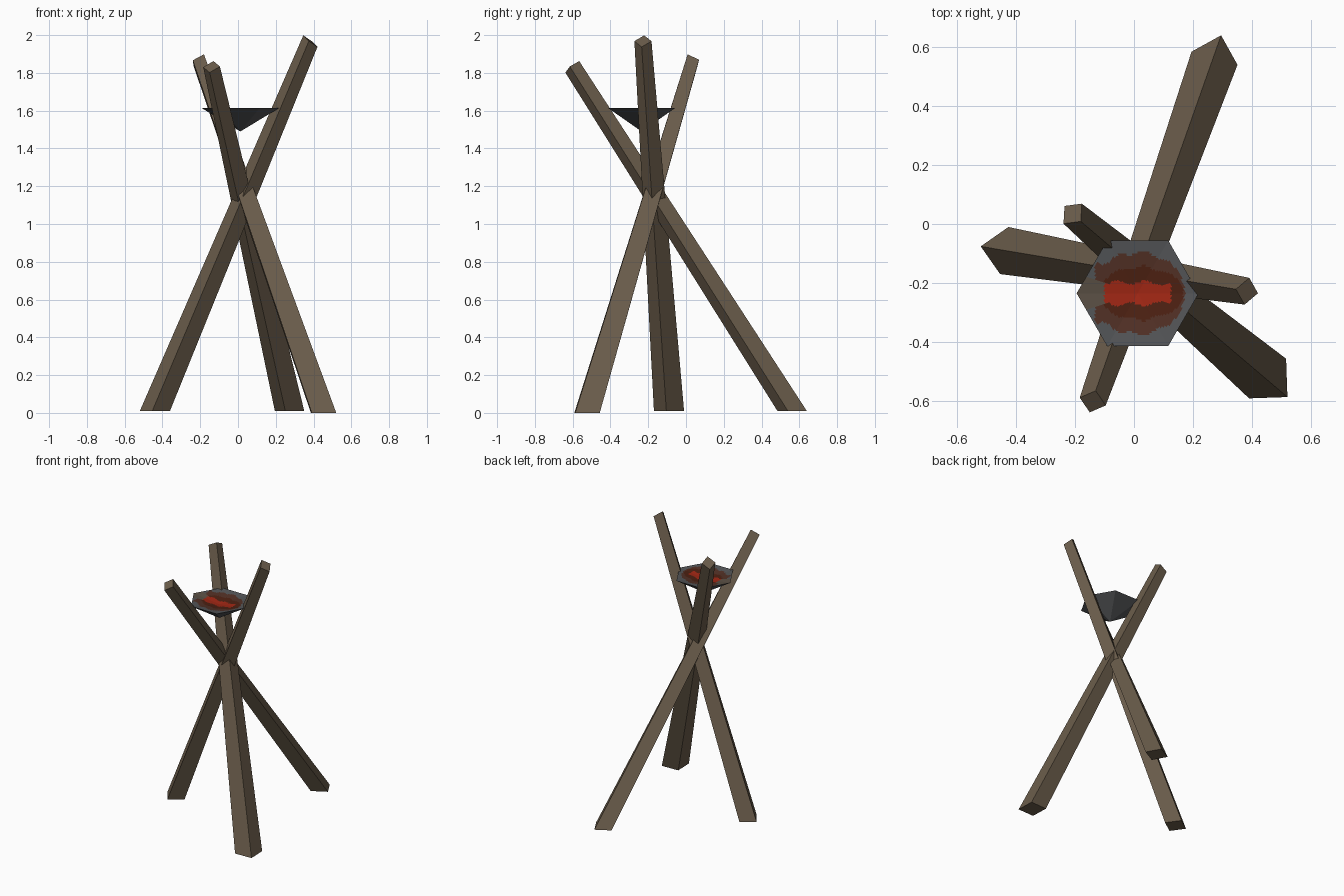
import bpy, math

if "Cube" in bpy.data.objects:
    bpy.data.objects.remove(bpy.data.objects["Cube"])


def material(name, rgb):
    m = bpy.data.materials.new(name)
    m.diffuse_color = (*rgb, 1)
    m.use_nodes = True
    m.node_tree.nodes["Principled BSDF"].inputs["Base Color"].default_value = m.diffuse_color
    return m


wood = material("weathered wood", (0.145, 0.108, 0.07))
iron = material("dark iron", (0.088, 0.092, 0.097))
ember = material("glowing red", (0.36, 0.02, 0.007))
maroon = material("hot maroon", (0.075, 0.015, 0.006))
brown = material("cooling brown", (0.085, 0.03, 0.019))
ash = material("ash brown", (0.105, 0.082, 0.06))


def make(name, verts, faces, mats):
    me = bpy.data.meshes.new(name)
    me.from_pydata(verts, [], faces)
    for m in mats:
        me.materials.append(m)
    ob = bpy.data.objects.new(name, me)
    bpy.context.collection.objects.link(ob)
    return ob


# Tapered square poles: flat foot on the ground, slanted cut at the top
def pole(name, base, top, r, turn):
    out = math.atan2(top[1] - base[1], top[0] - base[0])
    foot, tip = [], []
    for i in range(4):
        a = math.radians(turn + 90 * i)
        foot.append((base[0] + r * math.cos(a), base[1] + r * math.sin(a), base[2]))
        d = 0.038 * math.cos(a - out)      # along the lean
        s = 0.046 * math.sin(a - out)      # across the lean
        tip.append((top[0] + d * math.cos(out) - s * math.sin(out),
                    top[1] + d * math.sin(out) + s * math.cos(out),
                    top[2] - 0.8 * d))
    faces = [(3, 2, 1, 0), (4, 5, 6, 7)]
    faces += [(i, (i + 1) % 4, 4 + (i + 1) % 4, 4 + i) for i in range(4)]
    make(name, foot + tip, faces, [wood])


pole("left_pole", (-0.44, -0.09, 0.01), (0.383, -0.228, 1.968), 0.081, -10)
pole("right_pole", (0.453, -0.524, 0.0), (-0.208, 0.035, 1.868), 0.092, 47)
pole("back_pole", (0.273, 0.562, 0.01), (-0.14, -0.602, 1.832), 0.081, -16)

# Six-sided fire bowl, pointed underneath
CX, CY, R, RIM = 0.0125, -0.235, 0.207, 1.615
hexa = [(R * math.cos(math.pi / 3 * i), R * math.sin(math.pi / 3 * i)) for i in range(6)]
make("fire_bowl",
     [(CX + x, CY + y, RIM) for x, y in hexa] + [(CX, CY, 1.49)],
     [((i + 1) % 6, i, 6) for i in range(6)], [iron])

# Shallow ember bed inside the rim, finely divided so it can be coloured
SEG, RINGS, DEPTH = 16, 24, 0.025
N = 6 * SEG
verts, faces = [(CX, CY, RIM - DEPTH)], []
for k in range(1, RINGS + 1):
    t = k / RINGS
    for j in range(N):
        (ax, ay), (bx, by) = hexa[j // SEG], hexa[(j // SEG + 1) % 6]
        f = (j % SEG) / SEG
        verts.append((CX + t * (ax + (bx - ax) * f), CY + t * (ay + (by - ay) * f),
                      RIM - DEPTH * (1 - t)))
for j in range(N):
    n = (j + 1) % N
    faces.append((0, 1 + j, 1 + n))
    for k in range(RINGS - 1):
        a, b = 1 + k * N, 1 + (k + 1) * N
        faces.append((a + j, b + j, b + n, a + n))
bed = make("ember_bed", verts, faces, [iron, ember, maroon, brown, ash])


# Glow fades outwards from a red streak along x, mirrored front to back
def heat(u, v):
    v = abs(v)
    wave = 0.006 * math.sin(u * 70)
    if u < -0.112:
        return 4 if v < 0.035 + (-0.112 - u) * 0.3 else (3 if u > -0.145 and v < 0.1 else 0)
    if u < 0.112 and v < 0.037 + wave - max(0, u - 0.06) * 0.25:
        return 1
    if ((u - 0.01) / 0.145) ** 2 + (v / (0.088 + wave)) ** 2 < 1:
        return 2
    if ((u - 0.0) / 0.16) ** 2 + (v / (0.138 + wave)) ** 2 < 1:
        return 3
    return 0


for p in bed.data.polygons:
    p.material_index = heat(p.center.x - CX, p.center.y - CY)
